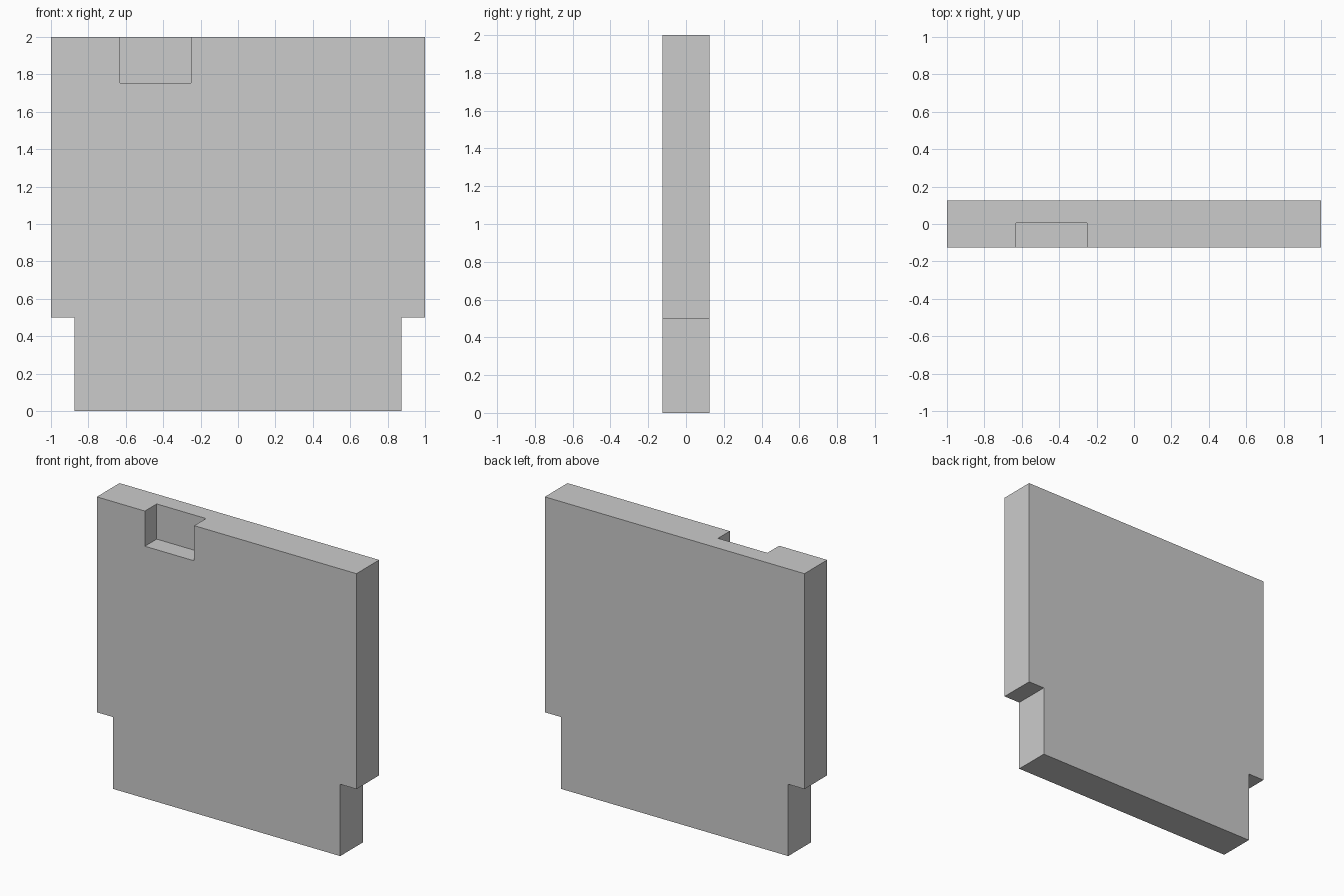
import bpy, bmesh

if "Cube" in bpy.data.objects:
    bpy.data.objects.remove(bpy.data.objects["Cube"])


def extruded(name, profile, y0, y1):
    """Solid made by sweeping an x-z profile from y0 to y1."""
    bm = bmesh.new()
    face = bm.faces.new([bm.verts.new((x, y0, z)) for x, z in profile])
    swept = bmesh.ops.extrude_face_region(bm, geom=[face])["geom"]
    verts = [v for v in swept if isinstance(v, bmesh.types.BMVert)]
    bmesh.ops.translate(bm, verts=verts, vec=(0, y1 - y0, 0))
    bmesh.ops.recalc_face_normals(bm, faces=bm.faces)
    mesh = bpy.data.meshes.new(name)
    bm.to_mesh(mesh)
    bm.free()
    obj = bpy.data.objects.new(name, mesh)
    bpy.context.collection.objects.link(obj)
    return obj


# Panel: wide upper slab stepping in to a narrower foot, mirrored about x = 0
half = [(0.875, 0), (0.875, 0.5), (1, 0.5), (1, 2)]
panel = extruded("panel", half + [(-x, z) for x, z in reversed(half)], -0.125, 0.125)

# Notch in the top edge, open to the front and reaching half the thickness
notch = [(-0.63, 1.755), (-0.25, 1.755), (-0.25, 2.2), (-0.63, 2.2)]
cutter = extruded("notch_cutter", notch, -0.3, 0.005)
cutter.hide_render = True

cut = panel.modifiers.new("notch", 'BOOLEAN')
cut.operation = 'DIFFERENCE'
cut.solver = 'EXACT'
cut.object = cutter
bpy.context.view_layer.objects.active = panel
panel.select_set(True)
bpy.ops.object.modifier_apply(modifier=cut.name)
bpy.data.objects.remove(cutter)
